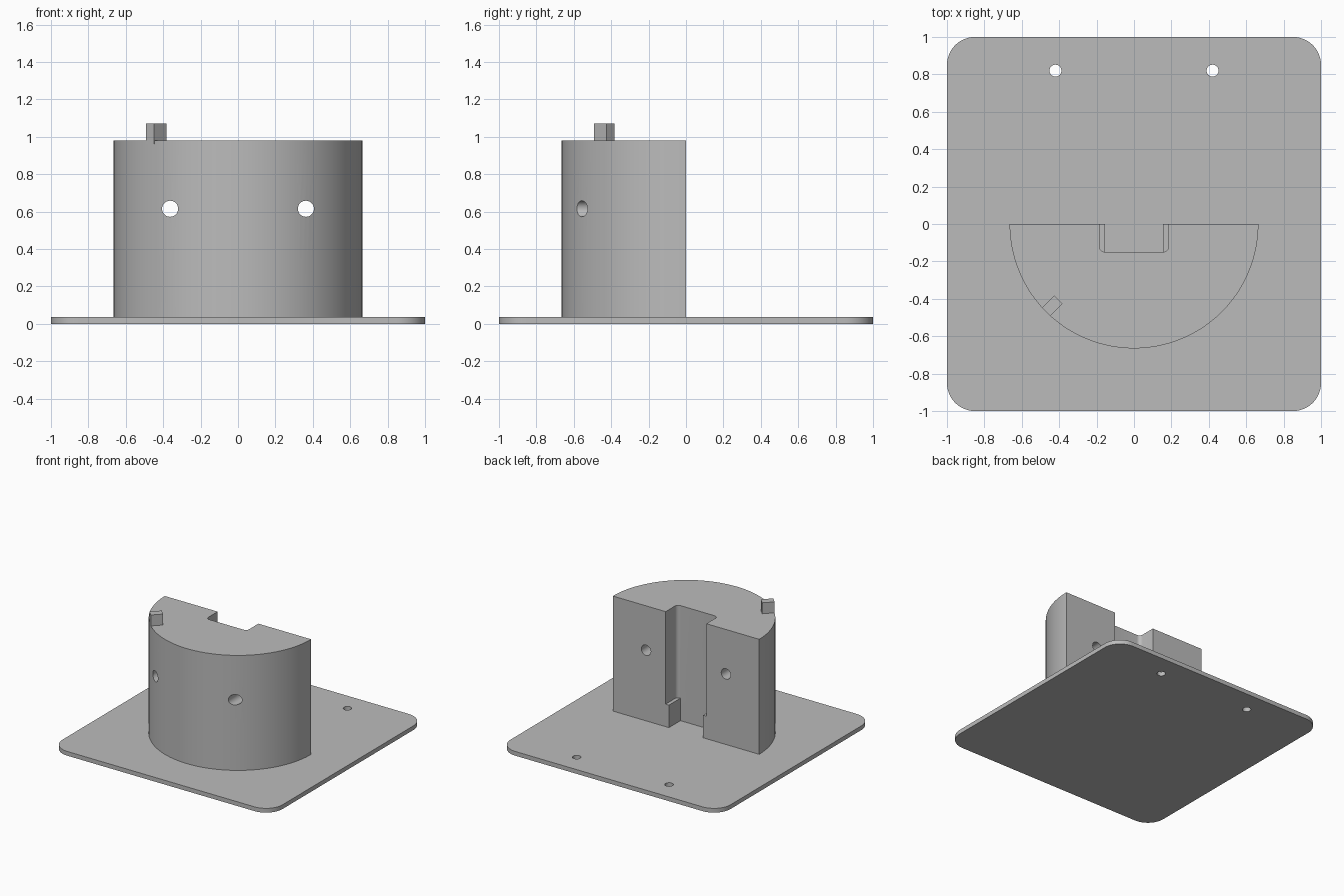
import bpy
import bmesh
from math import cos, sin, pi, radians

if "Cube" in bpy.data.objects:
    bpy.data.objects.remove(bpy.data.objects["Cube"])

grey = bpy.data.materials.new("plain grey")
grey.use_nodes = True
tone = (0.5, 0.5, 0.5, 1)
grey.diffuse_color = tone
grey.node_tree.nodes["Principled BSDF"].inputs["Base Color"].default_value = tone

PLATE_TOP, BODY_TOP, RADIUS = 0.035, 0.98, 0.665


def arc(cx, cy, r, start, end, steps):
    angles = [radians(start + (end - start) * i / steps) for i in range(steps + 1)]
    return [(cx + r * cos(a), cy + r * sin(a)) for a in angles]


def prism(name, outline, z0, z1):
    """Extrude a counter-clockwise outline between two heights."""
    bm = bmesh.new()
    face = bm.faces.new([bm.verts.new((x, y, z0)) for x, y in outline])
    top = bmesh.ops.extrude_face_region(bm, geom=[face])["geom"]
    bmesh.ops.translate(bm, vec=(0, 0, z1 - z0),
                        verts=[v for v in top if isinstance(v, bmesh.types.BMVert)])
    bmesh.ops.recalc_face_normals(bm, faces=bm.faces)
    mesh = bpy.data.meshes.new(name)
    bm.to_mesh(mesh)
    bm.free()
    mesh.materials.append(grey)
    obj = bpy.data.objects.new(name, mesh)
    bpy.context.collection.objects.link(obj)
    return obj


def rounded_box(x, y0, y1, r):
    """Outline with the two corners at y0 rounded and square ends at y1."""
    return (arc(-x + r, y0 + r, r, 180, 270, 8) + arc(x - r, y0 + r, r, 270, 360, 8)
            + [(x, y1), (-x, y1)])


def finish(obj, cutters):
    """Cut, apply, and smooth the curved walls only."""
    bpy.ops.object.select_all(action="DESELECT")
    bpy.context.view_layer.objects.active = obj
    obj.select_set(True)
    for cutter in cutters:
        mod = obj.modifiers.new("cut", "BOOLEAN")
        mod.operation, mod.solver, mod.object = "DIFFERENCE", "EXACT", cutter
        bpy.ops.object.modifier_apply(modifier=mod.name)
    bpy.ops.object.shade_smooth_by_angle(angle=radians(35))
    for cutter in cutters:
        bpy.data.objects.remove(cutter)


# Base plate with rounded corners and two screw holes
corner = 0.15
edge = 1 - corner
outline = []
for k, (sx, sy) in enumerate([(1, 1), (-1, 1), (-1, -1), (1, -1)]):
    outline += arc(sx * edge, sy * edge, corner, 90 * k, 90 * k + 90, 12)
plate = prism("base_plate", outline, 0, PLATE_TOP)
finish(plate, [prism("screw_hole", arc(s * 0.42, 0.82, 0.032, 0, 345, 23), -0.1, 0.1)
               for s in (-1, 1)])

# Half-round body: stepped slot in the flat back and two through holes
body = prism("half_round_body", arc(0, 0, RADIUS, 180, 360, 72), PLATE_TOP, BODY_TOP)
cutters = [
    prism("slot", rounded_box(0.185, -0.15, 0.1, 0.03), 0.22, 1.2),
    prism("slot_foot", [(-0.155, -0.15), (0.155, -0.15), (0.155, 0.1), (-0.155, 0.1)],
          -0.1, 0.22),
]
for s in (-1, 1):
    hole = prism("through_hole", arc(0, 0, 0.043, 0, 348.75, 31), -1, 1)
    hole.rotation_euler.x = pi / 2
    hole.location = (s * 0.363, 0, 0.615)
    cutters.append(hole)
finish(body, cutters)

# Small locating tab on the rim, turned to point outward
tab = prism("locating_tab", [(-0.047, -0.031), (0.047, -0.031), (0.047, 0.031), (-0.047, 0.031)],
            BODY_TOP - 0.02, 1.07)
tab.location = (-0.437, -0.437, 0)
tab.rotation_euler.z = radians(45)
